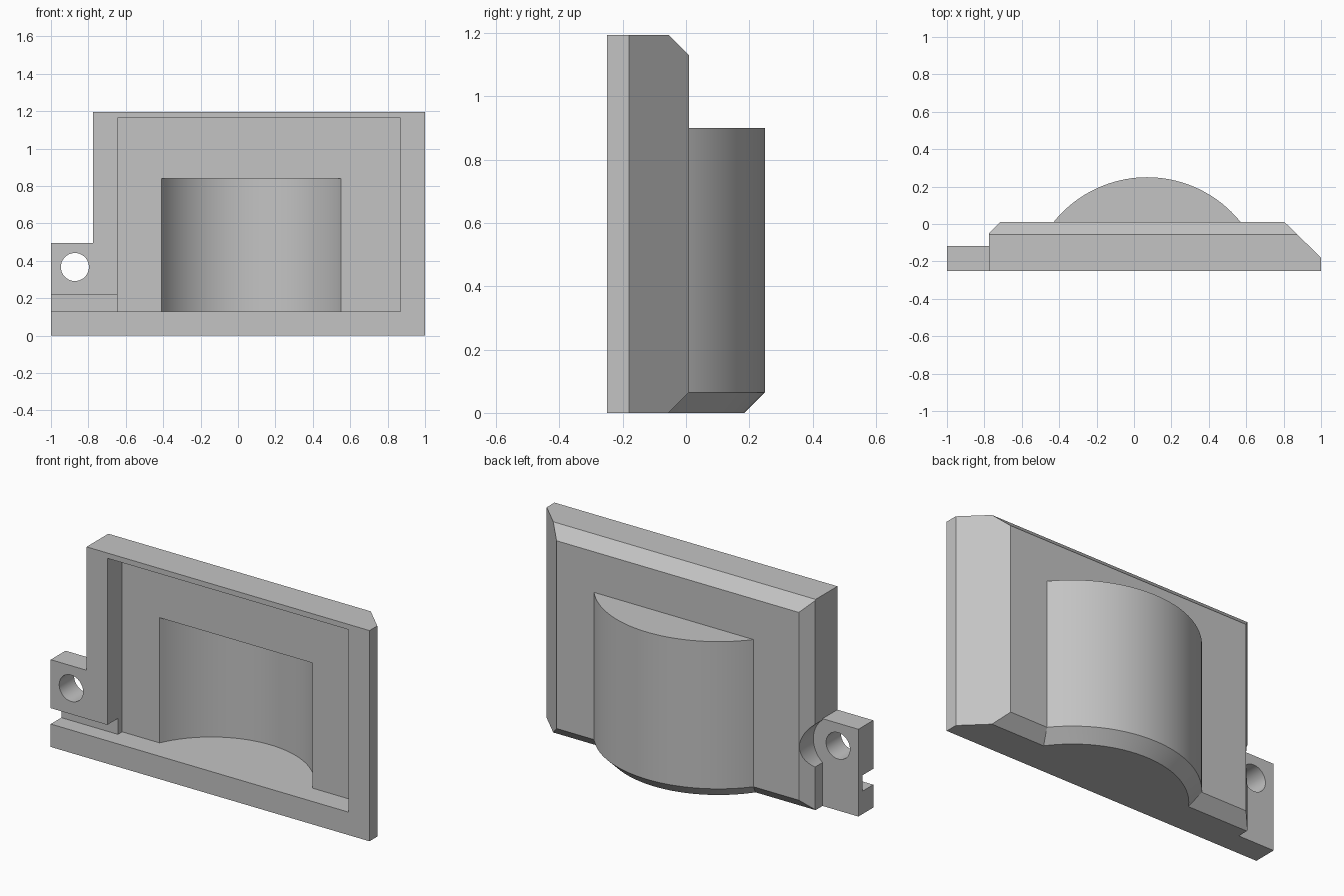
import bpy, bmesh, math

cube = bpy.data.objects.get("Cube")
if cube:
    bpy.data.objects.remove(cube, do_unlink=True)

grey = bpy.data.materials.new("plain_grey")
grey.use_nodes = True
colour = (0.55, 0.55, 0.55, 1)
grey.diffuse_color = colour
grey.node_tree.nodes["Principled BSDF"].inputs["Base Color"].default_value = colour


def loft(name, rings):
    """Closed solid through rings of equal point count."""
    bm = bmesh.new()
    loops = [[bm.verts.new(p) for p in ring] for ring in rings]
    n = len(loops[0])
    for a, b in zip(loops, loops[1:]):
        for i in range(n):
            j = (i + 1) % n
            bm.faces.new((a[i], a[j], b[j], b[i]))
    bm.faces.new(loops[0])
    bm.faces.new(loops[-1])
    bmesh.ops.recalc_face_normals(bm, faces=bm.faces)
    mesh = bpy.data.meshes.new(name)
    bm.to_mesh(mesh)
    bm.free()
    mesh.materials.append(grey)
    ob = bpy.data.objects.new(name, mesh)
    bpy.context.collection.objects.link(ob)
    return ob


def prism_z(name, profile, z0, z1):
    return loft(name, [[(x, y, z) for x, y in profile] for z in (z0, z1)])


def prism_x(name, profile, x0, x1):
    return loft(name, [[(x, y, z) for y, z in profile] for x in (x0, x1)])


def box(name, x0, x1, y0, y1, z0, z1):
    return prism_z(name, [(x0, y0), (x1, y0), (x1, y1), (x0, y1)], z0, z1)


def rod_y(name, x, z, r, y0, y1, n=48):
    turns = [math.tau * i / n for i in range(n)]
    return loft(name, [[(x + r * math.cos(t), y, z + r * math.sin(t)) for t in turns]
                       for y in (y0, y1)])


def arc(cx, cy, r, chord_y, n=48):
    """Points of the arc lying above chord_y."""
    a = math.asin((chord_y - cy) / r)
    step = (math.pi - 2 * a) / n
    return [(cx + r * math.cos(a + i * step), cy + r * math.sin(a + i * step))
            for i in range(n + 1)]


def combine(target, tool, operation):
    mod = target.modifiers.new(operation, 'BOOLEAN')
    mod.operation = operation
    mod.solver = 'EXACT'
    mod.object = tool
    bpy.context.view_layer.objects.active = target
    bpy.ops.object.modifier_apply(modifier=mod.name)
    bpy.data.objects.remove(tool, do_unlink=True)


FRONT, BACK, FLOOR = -0.25, 0.01, -0.117
MID = 0.07

# Cover plate with bevelled sides, then bevelled top and bottom
cover = prism_z("cover_shell", [(-0.775, FRONT), (1, FRONT), (1, -0.18), (0.805, BACK),
                                (-0.715, BACK), (-0.775, -0.05)], -0.1, 1.3)
trim = prism_x("trim", [(-0.5, 0), (-0.055, 0), (0.1, 0.155), (0.1, 1.04),
                        (-0.055, 1.195), (-0.5, 1.195)], -1.2, 1.2)
combine(cover, trim, 'INTERSECT')

# Rounded bulge on the back, bevelled at its foot
R, CY = 0.641, -0.391
bulge = loft("bulge", [[(x, y, z) for x, y in arc(MID, CY, r, -0.1)]
                       for r, z in ((R - 0.065, 0), (R, 0.065), (R, 0.9))])
combine(cover, bulge, 'UNION')

# Clearance for the screw head, then the screw tab itself
HX, HZ = -0.872, 0.367
combine(cover, rod_y("head_clearance", HX, HZ, 0.155, FLOOR, 0.1), 'DIFFERENCE')
combine(cover, box("tab", -1, -0.69, FRONT, FLOOR, 0, 0.495), 'UNION')
combine(cover, rod_y("screw_hole", HX, HZ, 0.075, -0.4, 0.1), 'DIFFERENCE')

# Front recess, hollow inside the bulge, and the side slot
combine(cover, box("recess", -0.645, 0.87, -0.4, FLOOR, 0.13, 1.165), 'DIFFERENCE')
hollow = arc(MID, -0.339, 0.529, FLOOR) + [(-0.41, -0.2), (0.55, -0.2)]
combine(cover, prism_z("hollow", hollow, 0.13, 0.84), 'DIFFERENCE')
combine(cover, box("slot", -1.1, -0.6, -0.4, -0.155, 0.13, 0.22), 'DIFFERENCE')

bpy.ops.object.select_all(action='DESELECT')
cover.select_set(True)
bpy.context.view_layer.objects.active = cover
bpy.ops.object.shade_smooth_by_angle(angle=math.radians(25))
